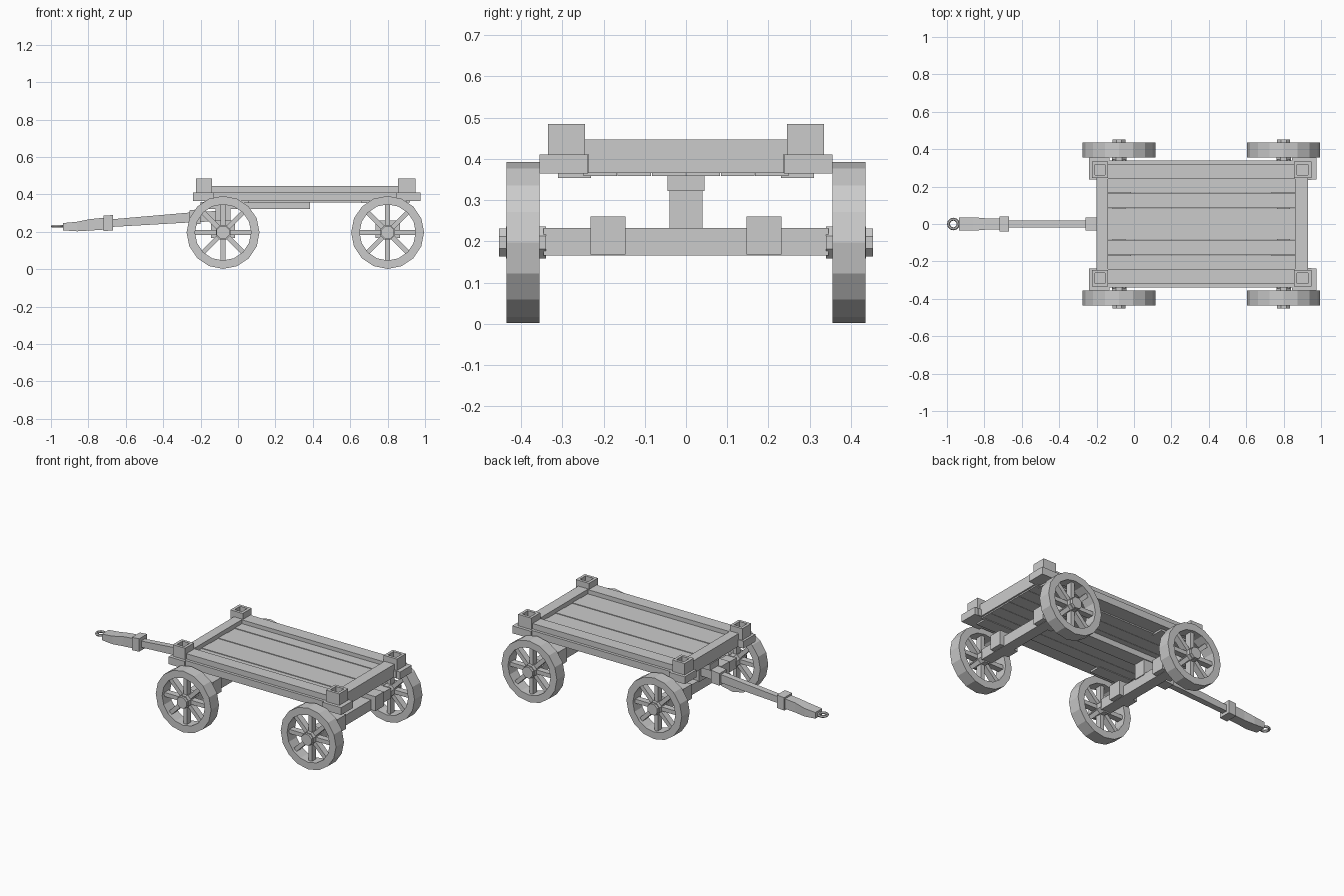
import bpy, bmesh
from math import cos, sin, pi
from mathutils import Vector

if "Cube" in bpy.data.objects:
    bpy.data.objects.remove(bpy.data.objects["Cube"])


def finish(name, bm):
    bmesh.ops.recalc_face_normals(bm, faces=bm.faces[:])
    me = bpy.data.meshes.new(name)
    bm.to_mesh(me)
    bm.free()
    ob = bpy.data.objects.new(name, me)
    bpy.context.collection.objects.link(ob)
    return ob


def box(name, x, y, z, hole=0):
    """Box from (min, max) ranges; hole sinks a square socket in the top."""
    bm = bmesh.new()
    bmesh.ops.create_cube(bm, size=1)
    for v in bm.verts:
        v.co = [r[0] + (c + 0.5) * (r[1] - r[0]) for c, r in zip(v.co, (x, y, z))]
    if hole:
        bm.normal_update()
        top = max(bm.faces, key=lambda f: f.calc_center_median().z)
        bmesh.ops.inset_region(bm, faces=[top], thickness=hole)
        res = bmesh.ops.extrude_discrete_faces(bm, faces=[top])
        for v in res["faces"][0].verts:
            v.co.z -= 0.04
    return finish(name, bm)


def loft(name, sections):
    """Square-section bar along x; each section is (x, half width, z low, z high)."""
    bm = bmesh.new()
    rings = [[bm.verts.new((x, y, z)) for y, z in ((-w, a), (w, a), (w, b), (-w, b))]
             for x, w, a, b in sections]
    for p, q in zip(rings, rings[1:]):
        for i in range(4):
            j = (i + 1) % 4
            bm.faces.new((p[i], p[j], q[j], q[i]))
    bm.faces.new(rings[0])
    bm.faces.new(rings[-1])
    return finish(name, bm)


def lathe(name, cx, cz, profile, n, closed=True, phase=0):
    """Revolve (radius, y) points around a y-parallel axis."""
    bm = bmesh.new()
    rings = []
    for r, y in profile:
        rings.append([bm.verts.new((cx + r * sin(2 * pi * (k + phase) / n), y,
                                    cz + r * cos(2 * pi * (k + phase) / n))) for k in range(n)])
    pairs = list(zip(rings, rings[1:]))
    if closed:
        pairs.append((rings[-1], rings[0]))
    else:
        bm.faces.new(rings[0])
        bm.faces.new(rings[-1])
    for p, q in pairs:
        for k in range(n):
            m = (k + 1) % n
            bm.faces.new((p[k], p[m], q[m], q[k]))
    return finish(name, bm)


WZ = 0.197
for label, cx in (("front", -0.08), ("rear", 0.80)):
    # axle beam with clamp blocks
    box(label + "_axle", (cx - 0.035, cx + 0.035), (-0.345, 0.345), (0.166, 0.232))
    for s in (-1, 1):
        y = sorted((s * 0.147, s * 0.232))
        box(label + "_axle_block", (cx - 0.065, cx + 0.065), y, (0.168, 0.26))
        # wheel rim, hub and axle tip
        lathe(label + "_wheel_rim", cx, WZ,
              [(0.195, s * 0.355), (0.195, s * 0.435), (0.15, s * 0.435), (0.15, s * 0.355)], 16)
        lathe(label + "_wheel_hub", cx, WZ,
              [(0.042, s * 0.34), (0.042, s * 0.437), (0.037, s * 0.437), (0.037, s * 0.453)],
              8, False, 0.5)
        # eight spokes
        for k in range(8):
            a = k * pi / 4
            sp = box(label + "_wheel_spoke", (-0.013, 0.013),
                     (s * 0.395 - 0.02, s * 0.395 + 0.02), (0.03, 0.155))
            sp.rotation_euler.y = a
            sp.location = (cx, 0, WZ)

# deck planks
n, w = 6, 0.5 / 6
for i in range(n):
    y0 = -0.25 + i * w
    box("deck_plank", (-0.18, 0.92), (y0 + 0.001, y0 + w - 0.001), (0.358, 0.418 + 0.003 * (i % 2)))

# stepped side rails, corner posts with sockets
for s in (-1, 1):
    def yr(a, b):
        return sorted((s * a, s * b))
    box("side_rail_lower", (-0.2, 0.95), yr(0.235, 0.34), (0.366, 0.41))
    box("side_rail_upper", (-0.18, 0.93), yr(0.24, 0.322), (0.405, 0.445))
    box("side_rail_underplate", (-0.18, 0.06), yr(0.23, 0.31), (0.354, 0.37))
    box("side_rail_underplate", (0.66, 0.9), yr(0.23, 0.31), (0.354, 0.37))
    for x0, x1, b0, b1 in ((-0.225, -0.138, -0.24, -0.13), (0.855, 0.948, 0.845, 0.975)):
        box("corner_base", (b0, b1), yr(0.238, 0.355), (0.364, 0.411))
        box("corner_post", (x0, x1), yr(0.245, 0.335), (0.40, 0.484), hole=0.025)

# end rails
box("front_end_rail", (-0.2, -0.14), (-0.25, 0.25), (0.366, 0.447))
box("rear_end_rail", (0.86, 0.93), (-0.25, 0.25), (0.366, 0.447))

# centre beam under the deck and pivot over the front axle
box("centre_beam", (-0.2, 0.385), (-0.045, 0.045), (0.322, 0.36))
box("pivot_block", (-0.12, -0.04), (-0.04, 0.04), (0.225, 0.325))

# drawbar, collars and tapered handle
loft("drawbar", [(-0.7, 0.018, 0.225, 0.265), (-0.26, 0.02, 0.25, 0.303), (-0.06, 0.02, 0.26, 0.315)])
loft("drawbar_bracket", [(-0.26, 0.036, 0.238, 0.315), (-0.2, 0.036, 0.242, 0.322)])
loft("drawbar_collar", [(-0.72, 0.04, 0.204, 0.286), (-0.668, 0.04, 0.208, 0.29)])
loft("drawbar_handle", [(-0.935, 0.034, 0.208, 0.247), (-0.86, 0.036, 0.203, 0.254),
                        (-0.79, 0.03, 0.207, 0.268), (-0.70, 0.03, 0.213, 0.277)])

# hitch ring
bpy.ops.mesh.primitive_torus_add(major_segments=12, minor_segments=6, major_radius=0.026,
                                 minor_radius=0.008, location=(-0.966, 0, 0.229))
bpy.context.object.name = "hitch_ring"
